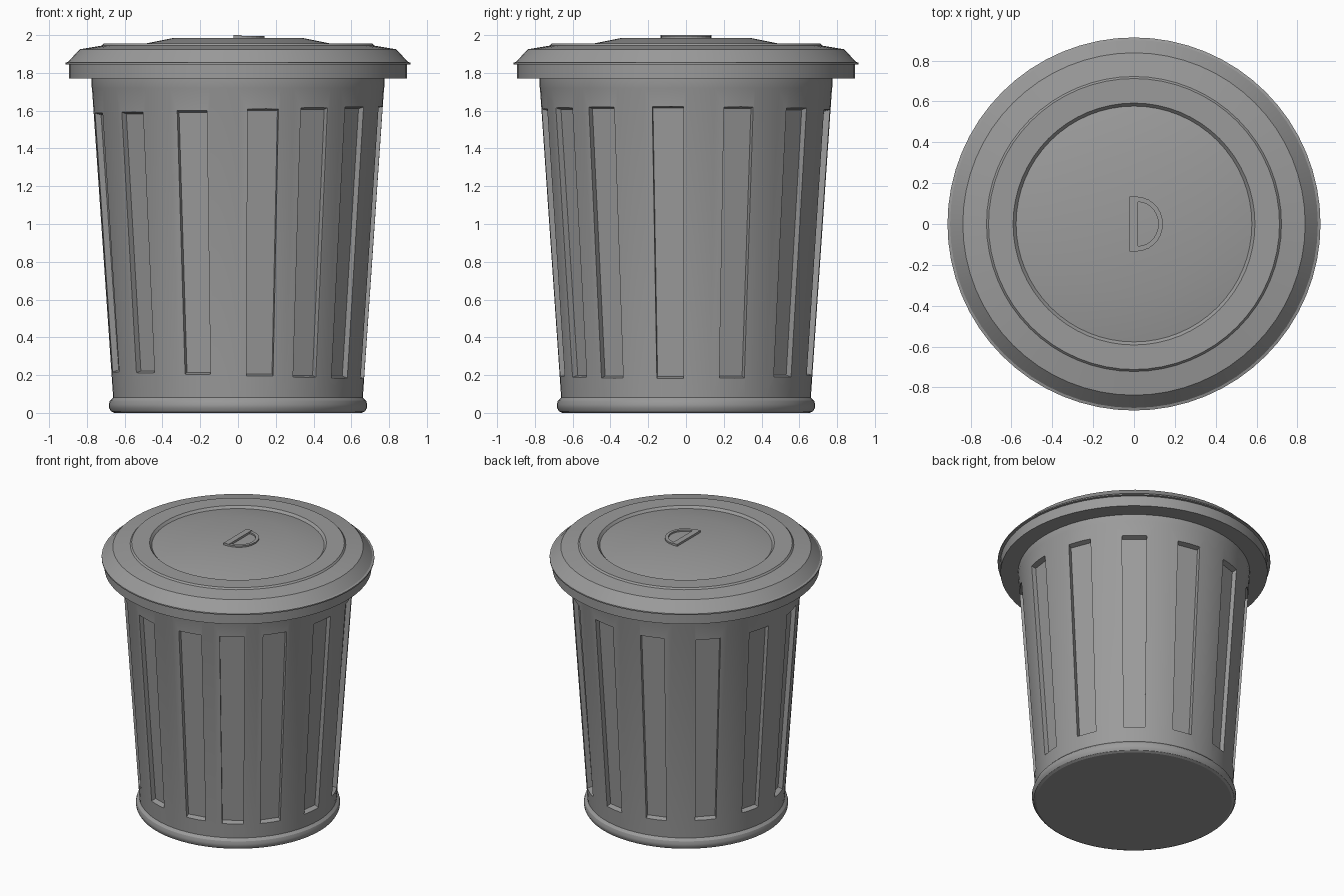
import bpy, bmesh, math
from math import cos, sin, pi, radians

old = bpy.data.objects.get("Cube")
if old:
    bpy.data.objects.remove(old, do_unlink=True)

# Single metal colour
metal = bpy.data.materials.new("grey metal")
metal.use_nodes = True
grey = (0.33, 0.33, 0.33, 1)
metal.diffuse_color = grey
bsdf = next(n for n in metal.node_tree.nodes if n.type == 'BSDF_PRINCIPLED')
bsdf.inputs["Base Color"].default_value = grey

SEGMENTS = 64


def make_object(name, bm):
    bmesh.ops.recalc_face_normals(bm, faces=bm.faces)
    mesh = bpy.data.meshes.new(name)
    bm.to_mesh(mesh)
    bm.free()
    mesh.materials.append(metal)
    obj = bpy.data.objects.new(name, mesh)
    bpy.context.collection.objects.link(obj)
    return obj


def select_only(obj):
    bpy.ops.object.select_all(action='DESELECT')
    obj.select_set(True)
    bpy.context.view_layer.objects.active = obj


def smooth(obj, angle):
    select_only(obj)
    bpy.ops.object.shade_smooth_by_angle(angle=radians(angle))


def loft(bm, loops):
    """Skin a list of equally long closed loops of points and cap both ends."""
    rings = [[bm.verts.new(p) for p in loop] for loop in loops]
    n = len(rings[0])
    for low, high in zip(rings, rings[1:]):
        for i in range(n):
            j = (i + 1) % n
            bm.faces.new((low[i], low[j], high[j], high[i]))
    bm.faces.new(rings[0][::-1])
    bm.faces.new(rings[-1])


def lathe(name, profile):
    bm = bmesh.new()
    angles = [2 * pi * i / SEGMENTS for i in range(SEGMENTS)]
    loft(bm, [[(r * cos(a), r * sin(a), z) for a in angles] for r, z in profile])
    return make_object(name, bm)


def wall_radius(z):
    return 0.66 + 0.069 * (z - 0.08)


# Tapered body with a rolled foot and a neck under the lid
body = lathe("bin_body", [
    (0.655, 0), (0.672, 0.008), (0.682, 0.025), (0.684, 0.045),
    (0.678, 0.065), (0.661, 0.082), (wall_radius(1.72), 1.72),
    (0.776, 1.73), (0.776, 1.78)])

# Recessed panels: evenly stepped, with one extra closing the last gap
panel_angles = [-36 + 28.73 * k for k in range(12)] + [-58]
bm = bmesh.new()
for angle in panel_angles:
    a = radians(angle)
    shift = 0.018 * cos(a + 0.12)
    loops = []
    for depth in (-0.037, 0.037):
        flare = 0.01 * depth / 0.037
        top, bottom = 1.605 + shift + flare, 0.2 - shift - flare
        loop = []
        for z, half, side in ((bottom, 0.071, -1), (bottom, 0.071, 1),
                              (top, 0.083, 1), (top, 0.083, -1)):
            r, t = wall_radius(z) + depth, half * side
            loop.append((r * cos(a) - t * sin(a), r * sin(a) + t * cos(a), z))
        loops.append(loop)
    loft(bm, loops)
cutter = make_object("panel_cutter", bm)
cutter.hide_render = True
cut = body.modifiers.new("panels", 'BOOLEAN')
cut.operation = 'DIFFERENCE'
cut.solver = 'EXACT'
cut.object = cutter
select_only(body)
bpy.ops.object.modifier_apply(modifier=cut.name)
bpy.data.objects.remove(cutter, do_unlink=True)
smooth(body, 25)

# Lid with skirt, thin flange, sloped shoulder, raised band and shallow crown
lid = lathe("lid", [
    (0.76, 1.77), (0.894, 1.77), (0.894, 1.845), (0.913, 1.845),
    (0.913, 1.854), (0.9, 1.858), (0.838, 1.925), (0.722, 1.944),
    (0.712, 1.955), (0.592, 1.955), (0.577, 1.938), (0.342, 1.985)])
smooth(lid, 20)

# Handle: straight bar and a flat half ring lying on the crown
bm = bmesh.new()
loft(bm, [[(x, y, z) for x, y in ((-0.023, -0.135), (0.019, -0.135),
                                  (0.019, 0.135), (-0.023, 0.135))]
          for z in (1.97, 2.0)])
make_object("handle_bar", bm)

bm = bmesh.new()
sweep = [-pi / 2 + pi * i / 14 for i in range(15)]
outline = [(0.019 + 0.122 * cos(a), 0.132 * sin(a)) for a in sweep]
outline += [(0.019 + 0.1 * cos(a), 0.108 * sin(a)) for a in reversed(sweep)]
loft(bm, [[(x, y, z) for x, y in outline] for z in (1.97, 1.996)])
make_object("handle_loop", bm)
